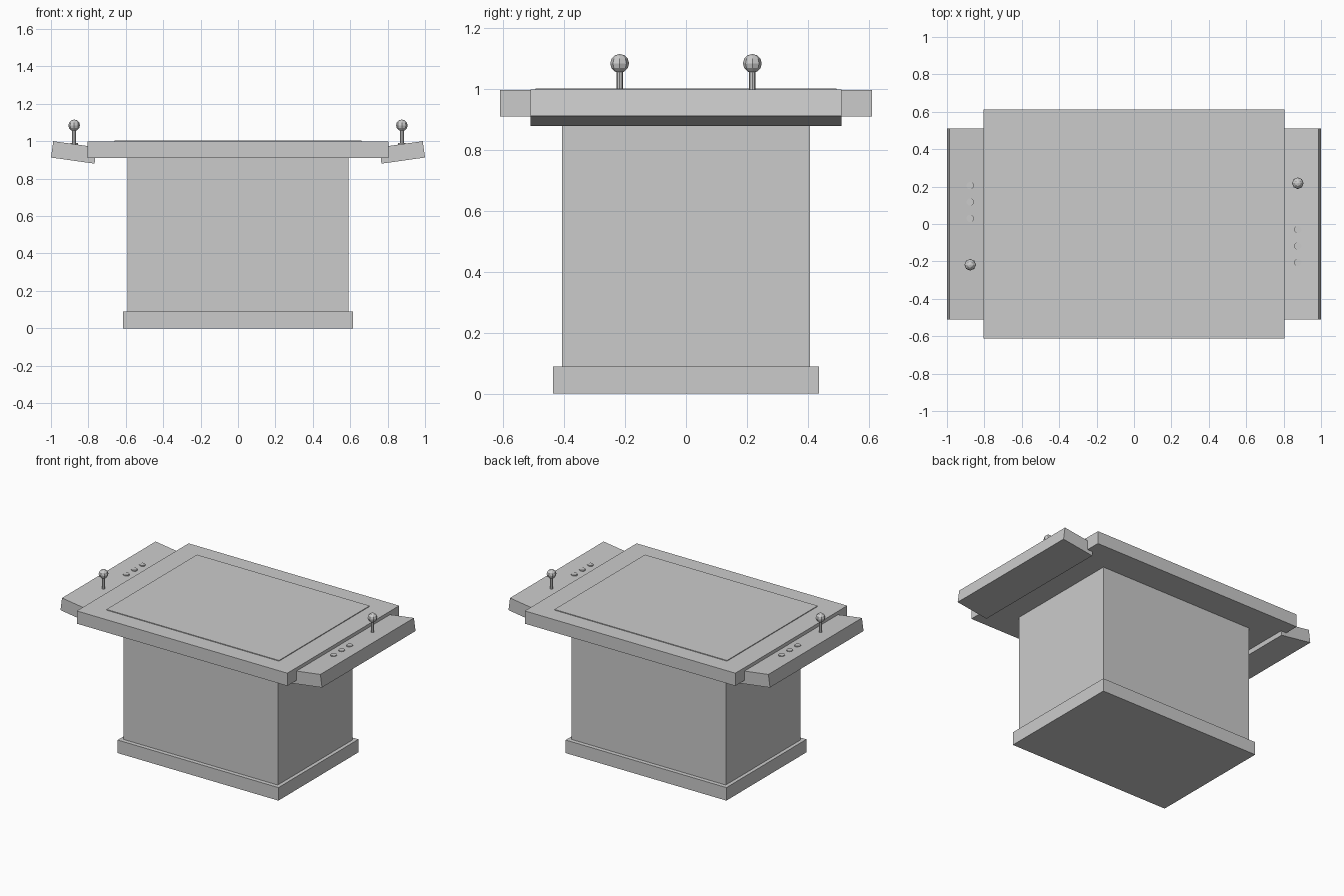
import bpy
from math import radians, sin, cos
from mathutils import Vector

if "Cube" in bpy.data.objects:
    bpy.data.objects.remove(bpy.data.objects["Cube"])

grey = bpy.data.materials.new("plain_grey")
grey.use_nodes = True
grey.diffuse_color = (0.6, 0.6, 0.6, 1)
grey.node_tree.nodes["Principled BSDF"].inputs["Base Color"].default_value = grey.diffuse_color


def finish(name):
    ob = bpy.context.object
    ob.name = name
    ob.data.materials.append(grey)
    return ob


def box(name, size, centre, tilt=0):
    bpy.ops.mesh.primitive_cube_add(size=1, location=centre)
    ob = finish(name)
    ob.scale = size
    ob.rotation_euler.y = tilt
    return ob


def cylinder(name, radius, bottom, top, x, y, sides):
    bpy.ops.mesh.primitive_cylinder_add(vertices=sides, radius=radius, depth=top - bottom,
                                        location=(x, y, (bottom + top) / 2))
    return finish(name)


# Cabinet: plinth, body, table top and thin raised screen
box("plinth", (1.23, 0.874, 0.09), (0, 0, 0.045))
box("cabinet_body", (1.18, 0.816, 0.83), (0, 0, 0.495))
box("table_top", (1.61, 1.222, 0.088), (0, 0, 0.954))
box("screen_plate", (1.32, 0.99, 0.008), (0, 0, 0.999))

# Each end has a tilted control panel; the two ends are half-turn copies
TILT = radians(8)
LENGTH, THICK = 0.235, 0.088
along = Vector((cos(TILT), 0, sin(TILT)))
up = Vector((-sin(TILT), 0, cos(TILT)))
outer_bottom = Vector((1.0, 0, 0.913))
middle = outer_bottom - along * LENGTH / 2 + up * THICK / 2

for side, label in ((1, "left"), (-1, "right")):
    box(label + "_control_panel", (LENGTH, 1.022, THICK),
        (side * middle.x, 0, middle.z), -side * TILT)
    x = side * 0.876
    # Lever with ball knob
    cylinder(label + "_lever_shaft", 0.011, 0.96, 1.07, x, side * 0.218, 8)
    bpy.ops.mesh.primitive_uv_sphere_add(segments=8, ring_count=6, radius=0.031,
                                         location=(x, side * 0.218, 1.085))
    finish(label + "_lever_knob")
    # Row of three push buttons
    for i in range(3):
        cylinder(f"{label}_button_{i + 1}", 0.02, 0.96, 0.991,
                 x, -side * (0.03 + 0.0875 * i), 12)
